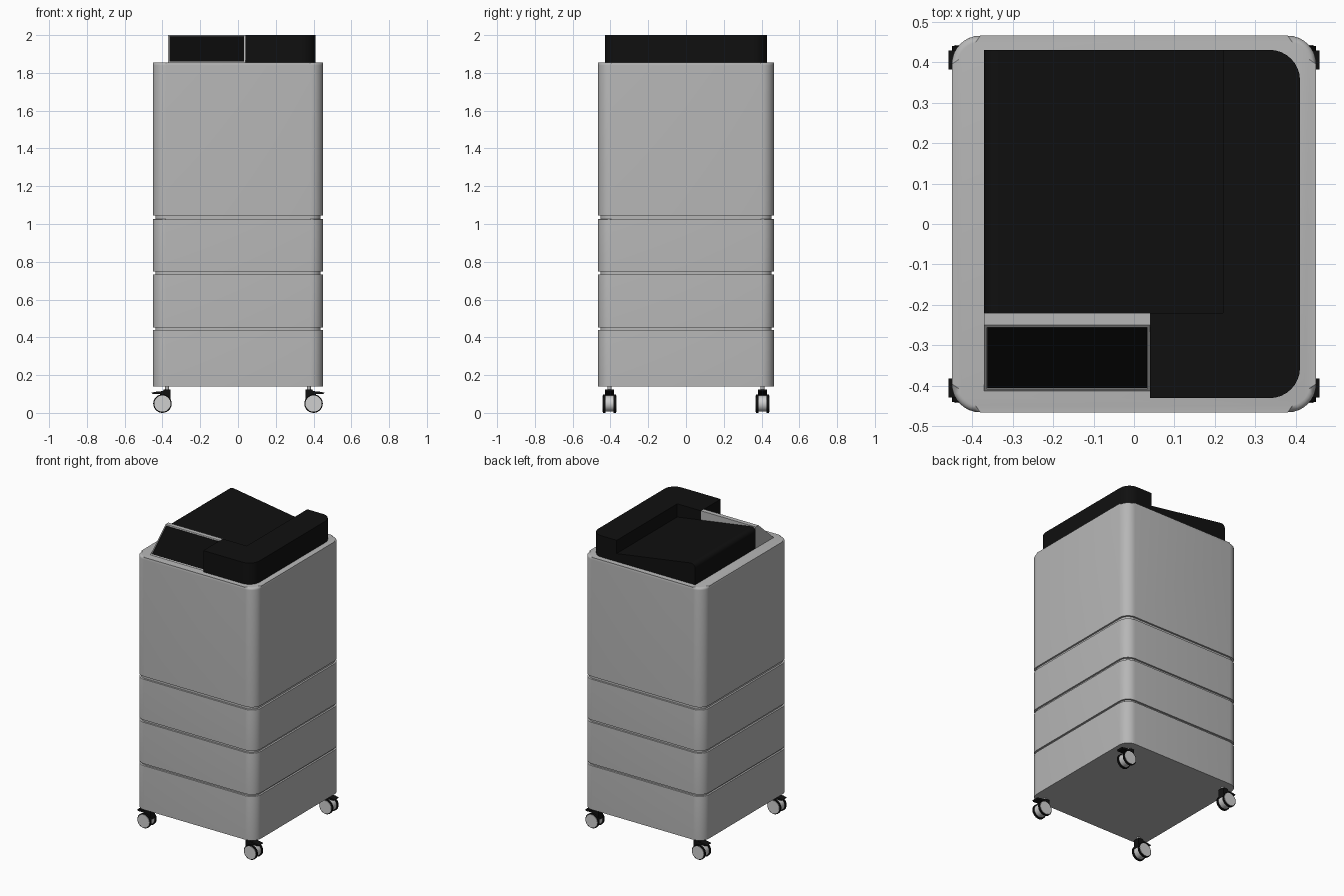
import bpy, bmesh, math
from mathutils import Vector

cube = bpy.data.objects.get("Cube")
if cube:
    bpy.data.objects.remove(cube)


def material(name, value, rough=0.6):
    m = bpy.data.materials.new(name)
    m.use_nodes = True
    color = (value, value, value, 1)
    m.diffuse_color = color
    bsdf = m.node_tree.nodes["Principled BSDF"]
    bsdf.inputs["Base Color"].default_value = color
    bsdf.inputs["Roughness"].default_value = rough
    return m


GREY = material("cabinet grey", 0.47)
BLACK = material("matte black", 0.005)
SCREEN = material("screen black", 0.003, 0.4)
LIGHT = material("wheel grey", 0.62)


def rounded(corners, steps=8):
    """Outline from (x, y, radius) corners."""
    pts, n = [], len(corners)
    for i, (x, y, r) in enumerate(corners):
        p = Vector((x, y))
        if r == 0:
            pts.append(p)
            continue
        a = (Vector(corners[i - 1][:2]) - p).normalized()
        b = (Vector(corners[(i + 1) % n][:2]) - p).normalized()
        c = p + (a + b) * r
        for k in range(steps + 1):
            t = k / steps * math.pi / 2
            pts.append(c - b * r * math.cos(t) - a * r * math.sin(t))
    return pts


def finish(name, bm, mats):
    bmesh.ops.recalc_face_normals(bm, faces=bm.faces)
    me = bpy.data.meshes.new(name)
    bm.to_mesh(me)
    bm.free()
    ob = bpy.data.objects.new(name, me)
    bpy.context.collection.objects.link(ob)
    for m in mats:
        me.materials.append(m)
    bpy.ops.object.select_all(action="DESELECT")
    ob.select_set(True)
    bpy.context.view_layer.objects.active = ob
    bpy.ops.object.shade_smooth_by_angle(angle=math.radians(30))
    return ob


def prism(name, pts, lo, hi, mat, axis="z", bevel=0.0):
    """Extrude an outline along z (pts are x, y) or y (pts are x, z)."""
    place = (lambda u, v, w: (u, v, w)) if axis == "z" else (lambda u, v, w: (u, w, v))
    bm = bmesh.new()
    low = [bm.verts.new(place(p[0], p[1], lo)) for p in pts]
    high = [bm.verts.new(place(p[0], p[1], hi)) for p in pts]
    bm.faces.new(low)
    top = bm.faces.new(high)
    for i in range(len(pts)):
        j = (i + 1) % len(pts)
        bm.faces.new((low[i], low[j], high[j], high[i]))
    if bevel:
        bmesh.ops.bevel(bm, geom=list(top.edges), offset=bevel, segments=4,
                        profile=0.5, affect="EDGES")
    return finish(name, bm, [mat])


def box_outline(hx, hy, r):
    return rounded([(-hx, -hy, r), (hx, -hy, r), (hx, hy, r), (-hx, hy, r)])


# Cabinet: stacked sections around a slightly smaller core that shows in the grooves
W, D, TOP = 0.45, 0.465, 1.855
sections = [("lower_section", 0.14, 0.439), ("second_section", 0.452, 0.733),
            ("third_section", 0.749, 1.026), ("upper_section", 1.045, TOP)]
for name, lo, hi in sections:
    prism(name, box_outline(W, D, 0.07), lo, hi, GREY,
          bevel=0.015 if hi == TOP else 0.003)
prism("cabinet_core", box_outline(W - 0.012, D - 0.012, 0.06), 0.2, 1.2, GREY)

# Raised surround wrapping the front left corner and the left side
H = 2.0
surround = rounded([(0.04, -0.43, 0), (0.41, -0.43, 0.075), (0.41, 0.43, 0.075),
                    (0.22, 0.43, 0), (0.22, -0.22, 0), (0.04, -0.22, 0)])
prism("raised_surround", surround, TOP, H, BLACK)

# Sloping lid, falling toward the surround
lid = rounded([(-0.37, TOP, 0), (0.22, TOP, 0), (0.22, 1.91, 0), (-0.37, H, 0.035)])
prism("sloping_lid", lid, -0.22, 0.43, BLACK, axis="y")

# Display housing: a wedge with an inset, recessed screen
bm = bmesh.new()
side = [(-0.413, TOP), (-0.25, H), (-0.22, H), (-0.22, TOP)]
left = [bm.verts.new((-0.37, y, z)) for y, z in side]
right = [bm.verts.new((0.04, y, z)) for y, z in side]
bm.faces.new(left)
bm.faces.new(right)
for i in range(4):
    j = (i + 1) % 4
    bm.faces.new((left[i], left[j], right[j], right[i]))
bmesh.ops.recalc_face_normals(bm, faces=bm.faces)
slope = min(bm.faces, key=lambda f: f.normal.y + (0 if f.normal.z > 0.1 else 9))
bmesh.ops.inset_region(bm, faces=[slope], thickness=0.01)
bmesh.ops.inset_region(bm, faces=[slope], thickness=0.001, depth=-0.004)
slope.material_index = 1
finish("display_housing", bm, [GREY, SCREEN])


def disc(cx, cz, r, n=28):
    return [(cx + r * math.cos(k * math.tau / n), cz + r * math.sin(k * math.tau / n))
            for k in range(n)]


# Casters: barrel, tyres, hub caps, fender and stem at each corner
fender = [(-0.042, 0.01), (-0.042, 0.075), (-0.008, 0.075), (0.0, 0.066), (0.03, 0.064),
          (0.058, 0.058), (0.05, 0.05), (0.02, 0.051), (-0.01, 0.045), (-0.025, 0.03)]
AXLE = 0.049
for sx, lr in ((-1, "right"), (1, "left")):
    for sy, fb in ((-1, "front"), (1, "back")):
        tag = f"{fb}_{lr}_caster_"
        cx, cy = sx * 0.4, sy * 0.405
        prism(tag + "barrel", disc(cx, AXLE, 0.042), cy - 0.023, cy + 0.023, LIGHT, "y")
        for s, part in ((-1, "front"), (1, "back")):
            a, b = sorted((cy + s * 0.022, cy + s * 0.034))
            prism(tag + part + "_tyre", disc(cx, AXLE, AXLE), a, b, BLACK, "y")
            a, b = sorted((cy + s * 0.033, cy + s * 0.037))
            prism(tag + part + "_cap", disc(cx, AXLE, 0.043), a, b, LIGHT, "y")
        prism(tag + "fender", [(cx + sx * u, AXLE + v) for u, v in fender],
              cy - 0.0235, cy + 0.0235, BLACK, "y")
        prism(tag + "stem", disc(cx - sx * 0.025, cy, 0.011, 16), 0.11, 0.142, GREY)
